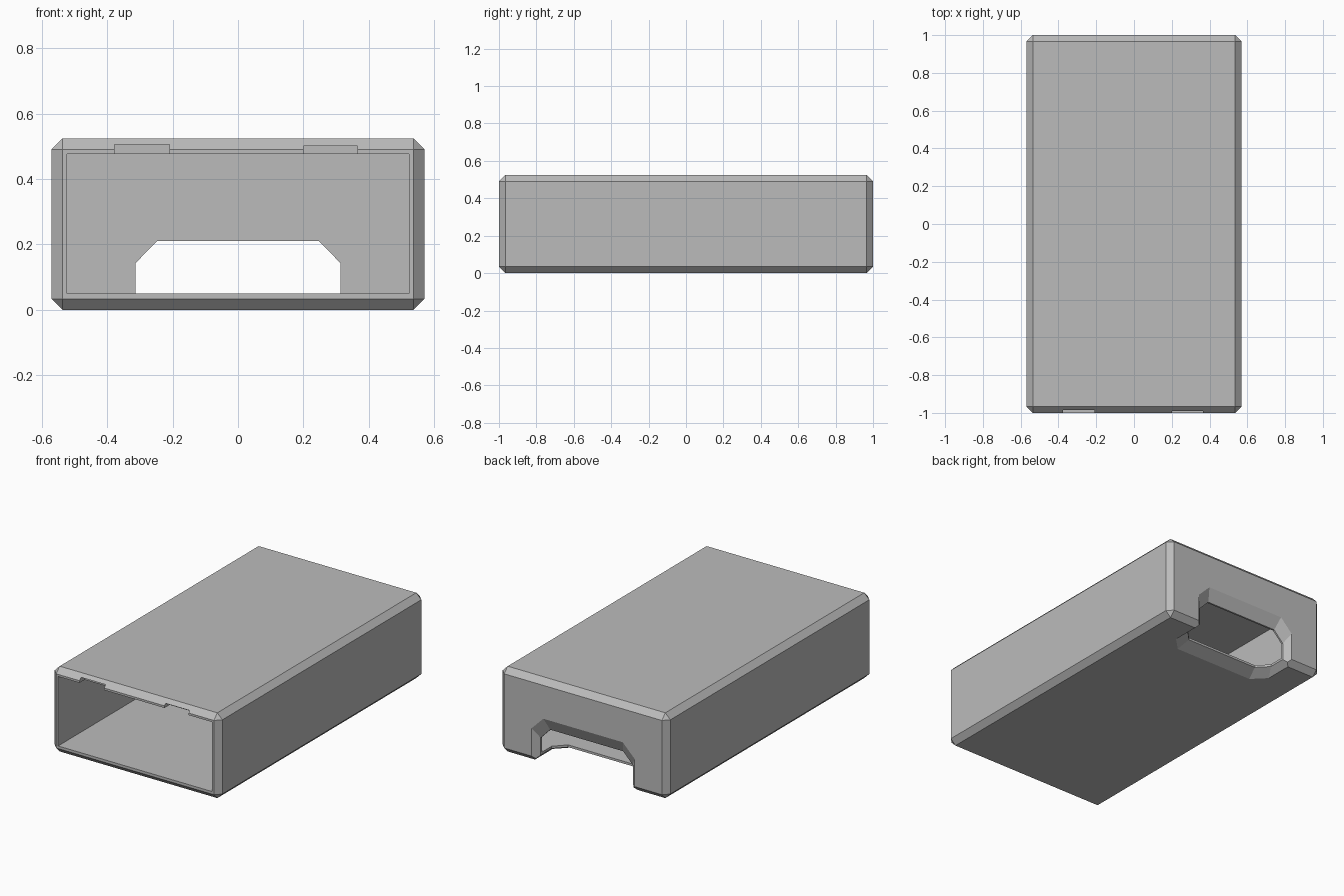
import bpy, bmesh

cube = bpy.data.objects.get("Cube")
if cube:
    bpy.data.objects.remove(cube)

grey = bpy.data.materials.new("plain_grey")
grey.use_nodes = True
color = (0.5, 0.5, 0.5, 1)
grey.diffuse_color = color
grey.node_tree.nodes["Principled BSDF"].inputs["Base Color"].default_value = color


def add_object(name, bm):
    bmesh.ops.recalc_face_normals(bm, faces=bm.faces)
    mesh = bpy.data.meshes.new(name)
    bm.to_mesh(mesh)
    bm.free()
    mesh.materials.append(grey)
    obj = bpy.data.objects.new(name, mesh)
    bpy.context.collection.objects.link(obj)
    return obj


def box(name, xs, ys, zs, chamfer=0):
    bm = bmesh.new()
    bmesh.ops.create_cube(bm, size=1)
    for v in bm.verts:
        v.co = [r[0] if c < 0 else r[1] for c, r in zip(v.co, (xs, ys, zs))]
    if chamfer:
        bmesh.ops.bevel(bm, geom=bm.edges[:], offset=chamfer, segments=1,
                        profile=0.5, affect='EDGES')
    return add_object(name, bm)


def flared_cutter(name, place):
    """Loft a clipped-corner outline through the wall; place maps (x, height, depth)."""
    wide = (0.35, 0.205, 0.27, 0.285)
    narrow = (0.313, 0.143, 0.248, 0.21)
    bm = bmesh.new()
    rings = []
    for depth, (side, shoulder, top, height) in (
            (-0.1, wide), (0, wide), (0.036, narrow), (0.09, narrow)):
        half = [(side, -0.1), (side, shoulder), (top, height)]
        outline = half + [(-x, h) for x, h in reversed(half)]
        rings.append([bm.verts.new(place(x, h, depth)) for x, h in outline])
    for a, b in zip(rings, rings[1:]):
        for i in range(len(a)):
            j = (i + 1) % len(a)
            bm.faces.new((a[i], a[j], b[j], b[i]))
    bm.faces.new(rings[0])
    bm.faces.new(rings[-1])
    return add_object(name, bm)


# Chamfered outer sleeve
case = box("case_shell", (-0.57, 0.57), (-1, 1), (0, 0.524), 0.034)

# Hollow inside, latch notches in the front lip, flared opening over the rear edge
cutters = [
    box("cavity_cutter", (-0.523, 0.523), (-1.2, 0.953), (0.05, 0.477)),
    box("notch_cutter_right", (-0.377, -0.21), (-1.1, -0.95), (0.4, 0.505)),
    box("notch_cutter_left", (0.2, 0.365), (-1.1, -0.95), (0.4, 0.501)),
    flared_cutter("rear_opening_cutter", lambda x, h, d: (x, 1 - d, h)),
    flared_cutter("floor_opening_cutter", lambda x, h, d: (x, 1 - h, d)),
]

# Apply the cuts, then drop the cutters
bpy.context.view_layer.objects.active = case
for cutter in cutters:
    cutter.hide_render = True
    mod = case.modifiers.new("cut", 'BOOLEAN')
    mod.operation = 'DIFFERENCE'
    mod.solver = 'EXACT'
    mod.object = cutter
    bpy.ops.object.modifier_apply(modifier=mod.name)
    bpy.data.objects.remove(cutter)
